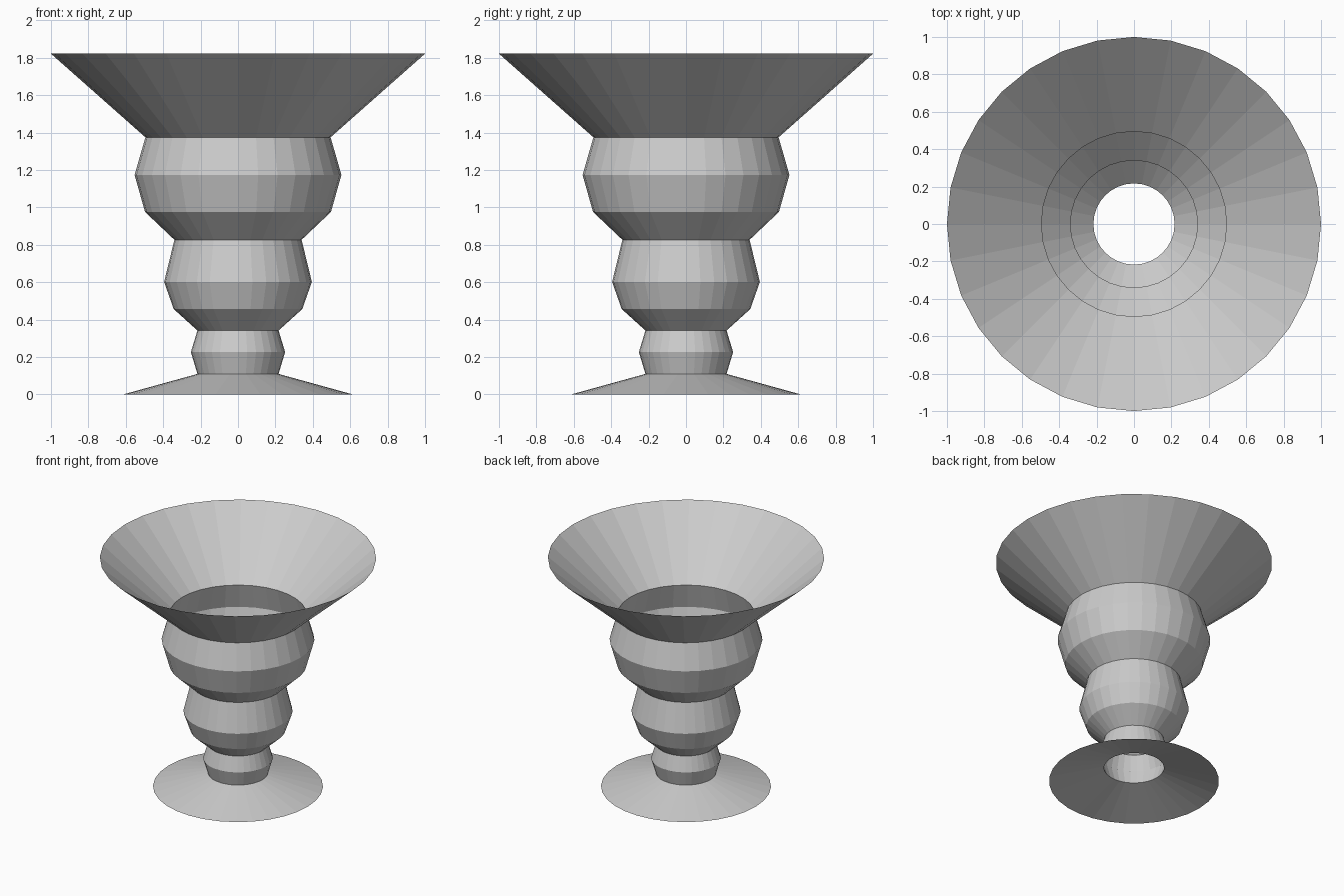
import bpy, bmesh
from math import cos, sin, tau

if "Cube" in bpy.data.objects:
    bpy.data.objects.remove(bpy.data.objects["Cube"])

SIDES = 32

# Half profile (radius, height) from foot to rim
profile = [
    (0.615, 0.0), (0.217, 0.11),                 # flared foot
    (0.252, 0.227), (0.217, 0.342),              # small stem bead
    (0.344, 0.457), (0.395, 0.602), (0.34, 0.827),   # middle bulge
    (0.497, 0.976), (0.553, 1.174), (0.495, 1.375),  # upper bulge
    (1.0, 1.822),                                # wide open bowl
]


def lathe(name, points):
    bm = bmesh.new()
    rings = [[bm.verts.new((r * cos(tau * i / SIDES), r * sin(tau * i / SIDES), z))
              for i in range(SIDES)] for r, z in points]
    for low, high in zip(rings, rings[1:]):
        for i in range(SIDES):
            j = (i + 1) % SIDES
            bm.faces.new((low[i], low[j], high[j], high[i]))
    mesh = bpy.data.meshes.new(name)
    bm.to_mesh(mesh)
    bm.free()
    obj = bpy.data.objects.new(name, mesh)
    bpy.context.collection.objects.link(obj)
    return obj


# Thin open shell, flat faces, open at both ends
lathe("goblet_shell", profile)
